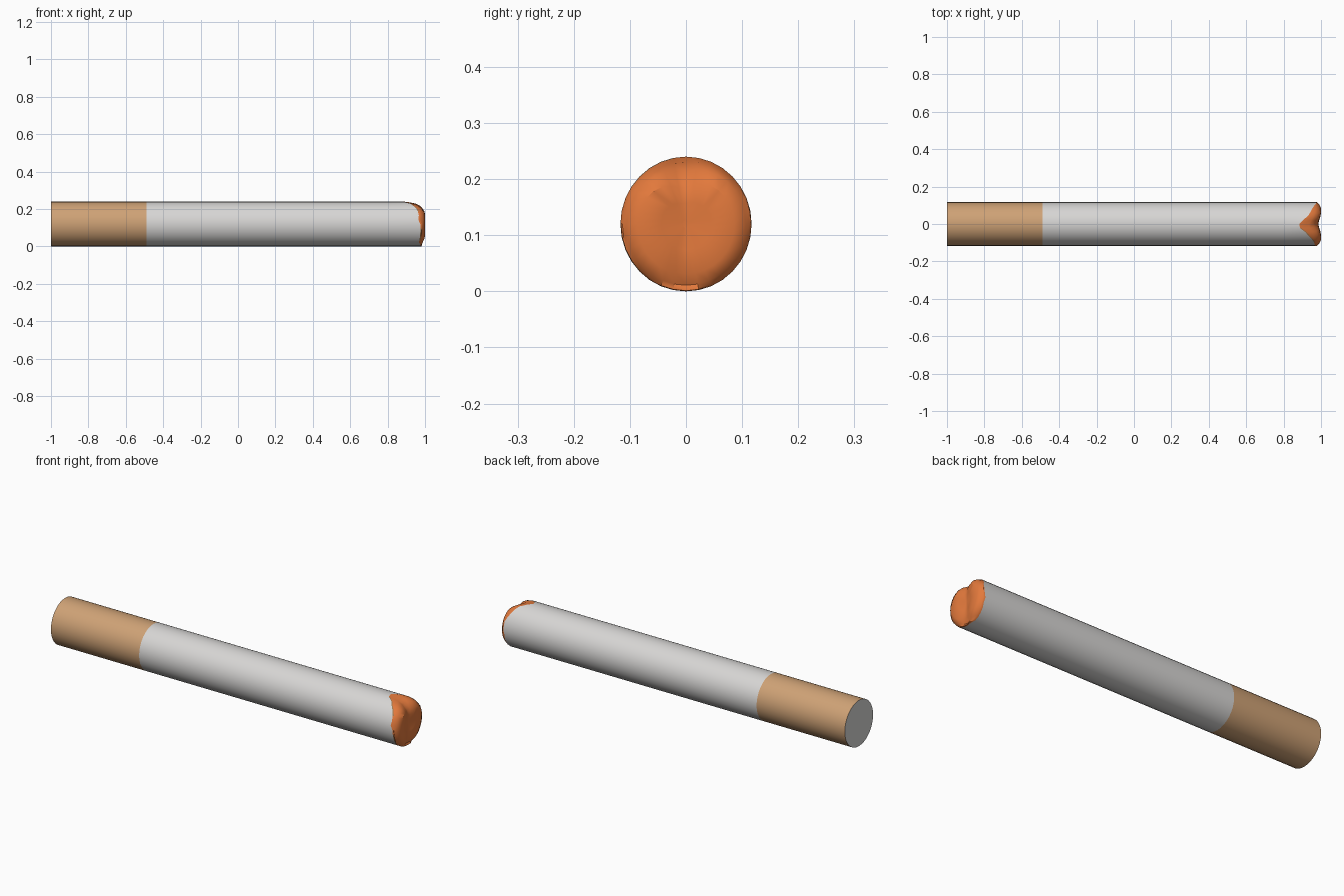
import bpy, bmesh, math, random

if "Cube" in bpy.data.objects:
    bpy.data.objects.remove(bpy.data.objects["Cube"])

random.seed(4)
SIDES = 32
R = 0.12
FILTER_X = -0.49


def material(name, rgb):
    m = bpy.data.materials.new(name)
    m.diffuse_color = (*rgb, 1)
    m.use_nodes = True
    m.node_tree.nodes["Principled BSDF"].inputs["Base Color"].default_value = m.diffuse_color
    return m


PAPER = material("white paper", (0.68, 0.67, 0.66))
TAN = material("tan cork", (0.62, 0.36, 0.18))
ORANGE = material("orange ember", (0.76, 0.19, 0.045))
CHAR = material("scorched brown", (0.36, 0.19, 0.08))

PHI = [2 * math.pi * k / SIDES for k in range(SIDES)]       # angle from the top
JITTER = [random.uniform(-0.006, 0.006) for _ in PHI]       # ragged burn line


def peak(k):
    """Strength of the burnt notch, strongest at the top."""
    a = abs((PHI[k] + math.pi + math.radians(4)) % (2 * math.pi) - math.pi)
    return math.exp(-(a / math.radians(30)) ** 1.3)


def burn_x(k):
    return 0.972 - 0.092 * peak(k) + JITTER[k]


def loft(name, rings, mats, start_cap=None, end_cap=None, rule=None):
    """Skin a list of functions k -> (x, radius) into a tube along x."""
    bm = bmesh.new()
    vs = []
    for ring in rings:
        row = []
        for k, a in enumerate(PHI):
            x, r = ring(k)
            row.append(bm.verts.new((x, 0.975 * r * math.sin(a), R + r * math.cos(a))))
        vs.append(row)
    for i in range(len(vs) - 1):
        for k in range(SIDES):
            n = (k + 1) % SIDES
            f = bm.faces.new((vs[i][k], vs[i + 1][k], vs[i + 1][n], vs[i][n]))
            if rule:
                f.material_index = rule(i, k)
    if start_cap is not None:
        bm.faces.new(vs[0]).material_index = start_cap
    if end_cap is not None:
        bm.faces.new(vs[-1][::-1]).material_index = end_cap
    me = bpy.data.meshes.new(name)
    bm.to_mesh(me)
    bm.free()
    ob = bpy.data.objects.new(name, me)
    bpy.context.collection.objects.link(ob)
    for m in mats:
        me.materials.append(m)
    bpy.ops.object.select_all(action='DESELECT')
    ob.select_set(True)
    bpy.context.view_layer.objects.active = ob
    bpy.ops.object.shade_smooth_by_angle(angle=math.radians(35))
    return ob


def groove(k, r):
    """Shallow upright crease across the glowing face."""
    y = r * math.sin(PHI[k])
    return 0.014 * math.exp(-(y / 0.035) ** 2)


def ember_ring(x, dx, r, dr):
    def ring(k):
        p = peak(k)
        rad = R * (r - dr * p)
        return x - dx * p - groove(k, rad), rad
    return ring


# Filter: tan wrapper with a white end
loft("filter", [lambda k: (-1, R), lambda k: (FILTER_X, R)], [TAN, PAPER], start_cap=1)

# Paper tube ending in the ragged burn line
loft("paper_tube", [lambda k: (FILTER_X, R), lambda k: (0.8, R),
                    lambda k: (burn_x(k), R)], [PAPER])


# Ember: burnt edge, sloped notch and glowing face
def lip(k):
    return burn_x(k) + 0.006, R * 0.99


def shoulder(k):
    p = peak(k)
    return (burn_x(k) + 0.984) / 2 + 0.002, R * (0.97 - 0.06 * p)


def ember_rule(i, k):
    a = math.degrees(PHI[k])
    return 1 if i == 0 and (215 < a < 250 or 300 < a < 345) else 0


loft("ember", [lambda k: (burn_x(k), R), lip, shoulder,
               ember_ring(0.99, 0.02, 0.91, 0.14),
               ember_ring(1.0, 0.006, 0.74, 0.22),
               ember_ring(0.999, 0, 0.38, 0.08),
               ember_ring(0.997, 0, 0.06, 0)],
     [ORANGE, CHAR], end_cap=0, rule=ember_rule)
